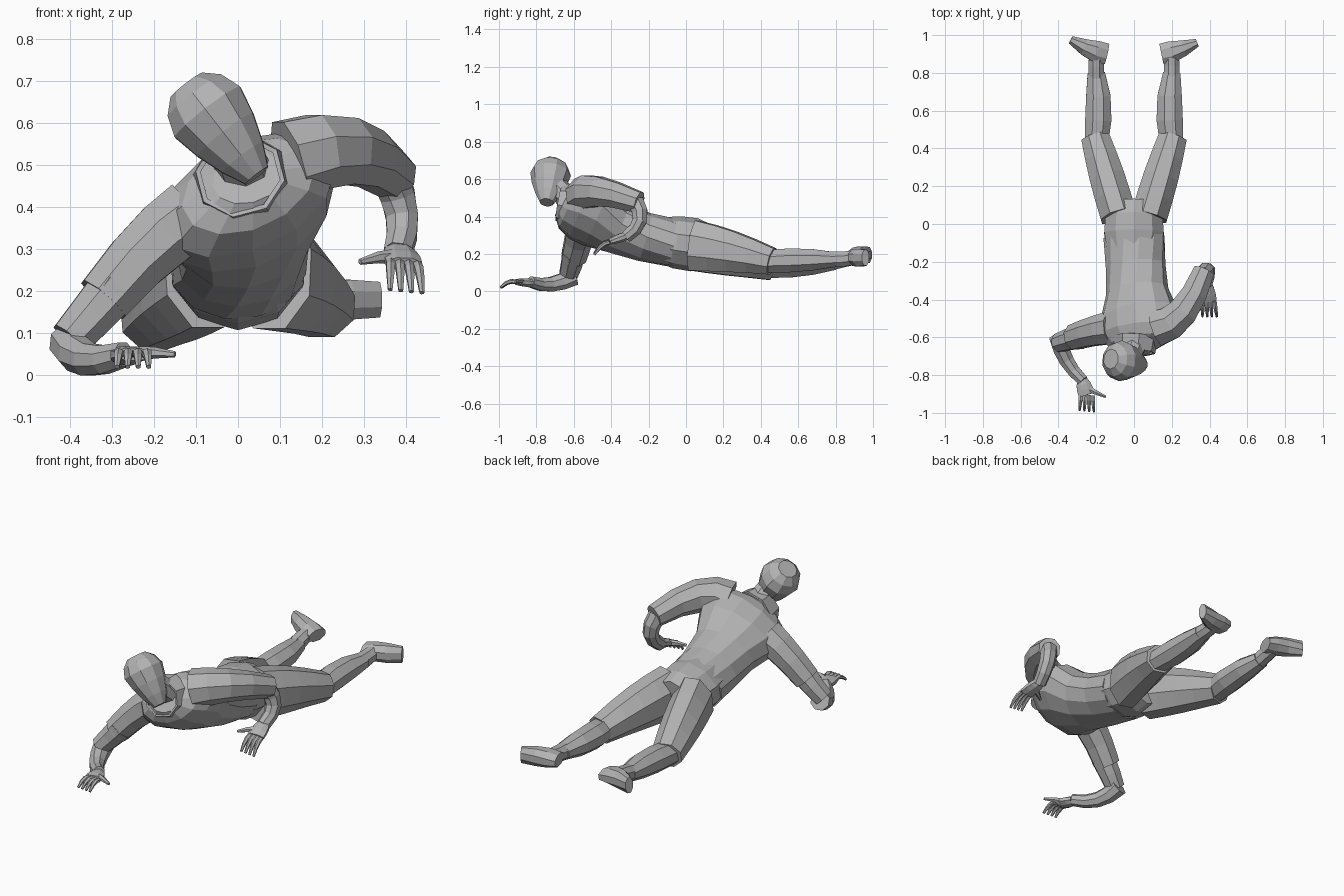
import bpy, bmesh
from math import cos, sin, pi, radians
from mathutils import Vector

cube = bpy.data.objects.get("Cube")
if cube:
    bpy.data.objects.remove(cube)

shade = (0.45, 0.45, 0.45, 1)
grey = bpy.data.materials.new("plain_grey")
grey.use_nodes = True
grey.diffuse_color = shade
grey.node_tree.nodes["Principled BSDF"].inputs["Base Color"].default_value = shade

AXIS_X, AXIS_Y, AXIS_Z = Vector((1, 0, 0)), Vector((0, 1, 0)), Vector((0, 0, 1))
OUTWARD = Vector((-1, 0, 1))


def loft(name, sections, up=AXIS_Z, sides=8, capped=True):
    """Skin flat-sided rings, each given as (centre, half width, half height, roll)."""
    bm = bmesh.new()
    centres = [section[0] for section in sections]
    last = len(centres) - 1
    rings = []
    for i, (centre, width, height, roll) in enumerate(sections):
        along = centres[min(i + 1, last)] - centres[max(i - 1, 0)]
        across = along.cross(up).normalized()
        above = across.cross(along).normalized()
        turn = radians(roll)
        wide = (across * cos(turn) + above * sin(turn)) * width
        tall = (above * cos(turn) - across * sin(turn)) * height
        angles = [2 * pi * (k + 0.5) / sides for k in range(sides)]
        rings.append([bm.verts.new(centre + wide * cos(a) + tall * sin(a)) for a in angles])
    for ring, following in zip(rings, rings[1:]):
        for k in range(sides):
            n = (k + 1) % sides
            bm.faces.new((ring[k], ring[n], following[n], following[k]))
    if capped:
        bm.faces.new(rings[0])
        bm.faces.new(rings[-1])
    bmesh.ops.recalc_face_normals(bm, faces=bm.faces)
    mesh = bpy.data.meshes.new(name)
    bm.to_mesh(mesh)
    bm.free()
    mesh.materials.append(grey)
    obj = bpy.data.objects.new(name, mesh)
    bpy.context.collection.objects.link(obj)
    return obj


def limb(name, start, bend, end, radii, swell=0, aspect=(1, 1), up=AXIS_Z, rings=4, sides=8):
    """Loft along a curved path, tapering between two radii with a swelling midway."""
    start, bend, end = Vector(start), Vector(bend), Vector(end)
    sections = []
    for i in range(rings):
        t = i / (rings - 1)
        centre = start.lerp(bend, t).lerp(bend.lerp(end, t), t)
        radius = radii[0] + (radii[1] - radii[0]) * t + swell * sin(pi * t)
        ratio = aspect[0] + (aspect[1] - aspect[0]) * t
        sections.append((centre, radius * 1.04, radius * ratio * 1.04, 0))
    return loft(name, sections, up, sides)


def hand(name, wrist, knuckles, spread, tip, thumb):
    """Flat palm, four curled fingers and a thumb."""
    wrist, knuckles, spread = Vector(wrist), Vector(knuckles), Vector(spread)
    tip, thumb = Vector(tip), Vector(thumb)
    up = spread.cross(knuckles - wrist)
    middle = wrist.lerp(knuckles, 0.5)
    limb(name + "_palm", wrist, middle, knuckles, (.03, .045), .006, (.7, .35), up)
    for i, label in enumerate(("first", "second", "third", "fourth")):
        offset = spread * (i - 1.5) * .021
        base, end = knuckles + offset, tip + offset * 1.2
        bend = base.lerp(end, 0.5) + AXIS_Z * .03
        limb(f"{name}_{label}_finger", base, bend, end, (.012, .006), .002, up=up, rings=4, sides=6)
    crook = middle.lerp(thumb, 0.6) + AXIS_Z * .01
    limb(name + "_thumb", middle, crook, thumb, (.02, .007), rings=3, sides=6)


# Torso: hips, then a shirt that twists toward the raised shoulder
limb("trouser_hips", (0, .12, .24), (0, .02, .25), (0, -.16, .28), (.12, .14), .03, (.95, .8), sides=10)
shirt_rows = ((-.07, .26, .165, .13), (-.22, .29, .16, .13), (-.36, .335, .17, .135),
              (-.48, .395, .22, .145), (-.57, .43, .225, .135), (-.63, .45, .17, .11), (-.66, .47, .09, .07))
shirt = []
for row, (y, z, width, height) in enumerate(shirt_rows):
    twist = min(1, row / 3)
    shirt.append((Vector((.025 * twist, y, z)), width, height, -5 - 23 * twist))
loft("shirt", shirt, sides=12)

# Neck inside an open collar
limb("neck", (.02, -.6, .47), (0, -.66, .52), (-.02, -.7, .57), (.065, .055), rings=3)
collar = loft("collar", [(Vector((.01, -.6, .46)), .12, .12, -15),
                         (Vector((.005, -.68, .475)), .108, .1, -15)], capped=False)
collar.modifiers.new("thickness", "SOLIDIFY").thickness = .012

# Head, tilted to one side, widest above the brow
chin, crown = Vector((.045, -.745, .475)), Vector((-.122, -.715, .69))
head_profile = ((0, .035), (.2, .063), (.45, .088), (.7, .103), (.88, .085), (1, .05))
loft("head", [(chin.lerp(crown, t), r, r * 1.06, 0) for t, r in head_profile], AXIS_Y, 10)

# Legs with feet turned outward; the right knee rests lower
for label, side, drop in (("left", 1, 0), ("right", -1, .03)):
    limb(label + "_trouser_leg", (side * .08, .04, .245), (side * .14, .24, .22 - drop * .8),
         (side * .205, .46, .16 - drop), (.1, .078), .008, (1.4, .95), rings=5)
    limb(label + "_lower_leg", (side * .2, .42, .16 - drop), (side * .175, .62, .17 - drop),
         (side * .2, .8, .17 - drop / 2), (.064, .048), .016, (.95, .85))
    limb(label + "_ankle", (side * .2, .78, .17 - drop / 2), (side * .2, .84, .17),
         (side * .2, .9, .18), (.044, .04), rings=3)
    limb(label + "_foot", (side * .145, .9, .18), (side * .22, .91, .18 + drop / 2),
         (side * .335, .96 + drop / 2, .18 + drop / 2), (.034, .044), .01, (1.7, .5), AXIS_Y)

# Left arm: elbow raised behind, forearm hanging down
limb("left_sleeve", (.12, -.55, .51), (.27, -.53, .575), (.37, -.25, .475), (.1, .058), .003, rings=5)
limb("left_forearm", (.36, -.27, .48), (.41, -.2, .37), (.38, -.32, .29), (.046, .034), up=AXIS_X, rings=5)
hand("left_hand", (.38, -.31, .3), (.395, -.41, .265), (1, 0, -.1), (.4, -.49, .2), (.29, -.42, .27))

# Right arm: elbow on the ground, forearm reaching forward
limb("right_sleeve", (-.11, -.55, .38), (-.2, -.56, .33), (-.32, -.6, .18), (.09, .068), up=OUTWARD)
limb("right_elbow", (-.29, -.6, .21), (-.35, -.61, .14), (-.4, -.63, .085), (.064, .05), up=OUTWARD, rings=3)
limb("right_forearm", (-.4, -.6, .08), (-.38, -.73, .01), (-.27, -.83, .05), (.05, .03), rings=5)
hand("right_hand", (-.275, -.825, .045), (-.25, -.905, .05), (1, -.1, 0), (-.25, -.99, .02), (-.15, -.915, .05))
